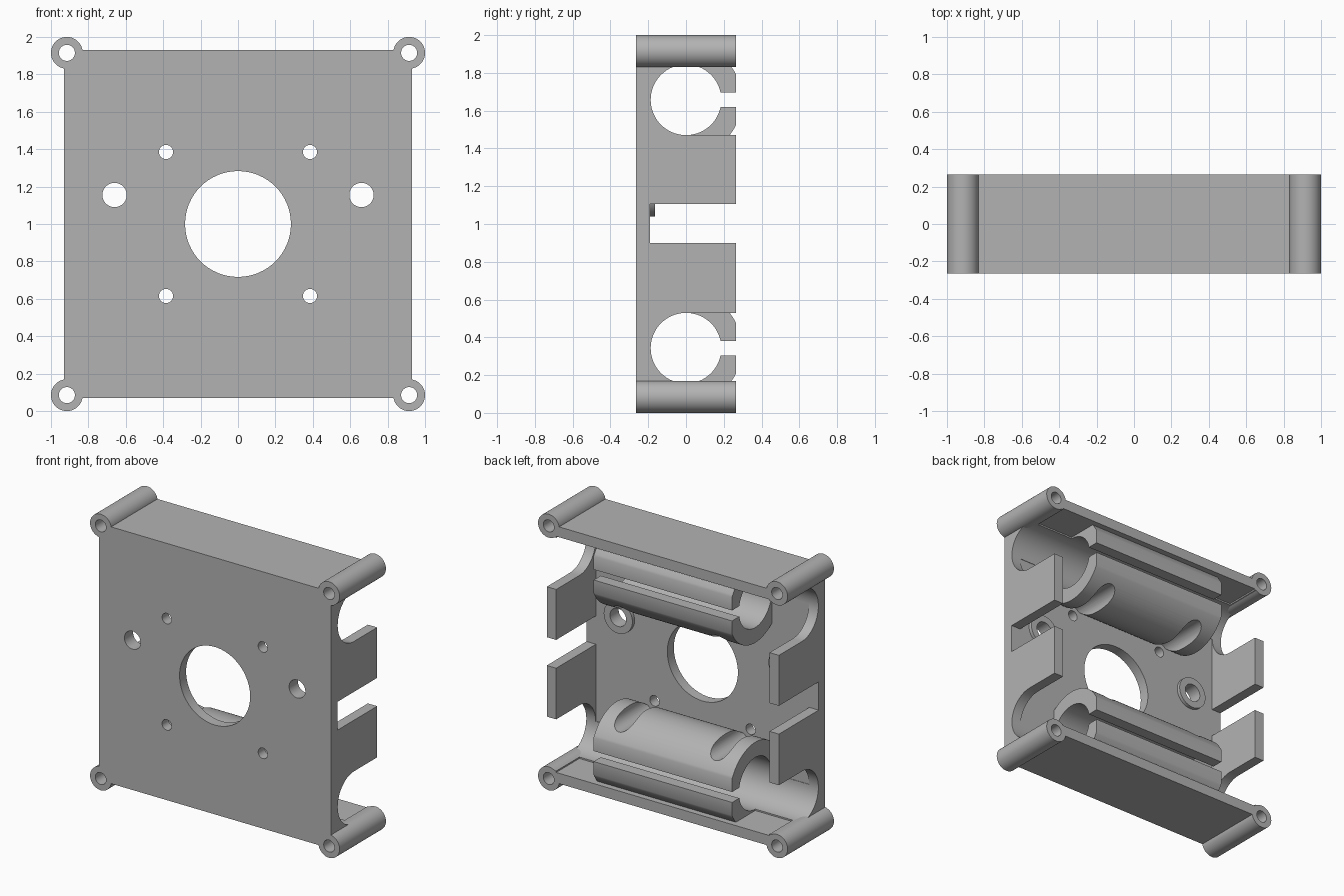
import bpy
import math

if "Cube" in bpy.data.objects:
    bpy.data.objects.remove(bpy.data.objects["Cube"], do_unlink=True)

# Single flat colour
grey = bpy.data.materials.new("plain_grey")
grey.use_nodes = True
colour = (0.45, 0.45, 0.45, 1)
grey.diffuse_color = colour
grey.node_tree.nodes["Principled BSDF"].inputs["Base Color"].default_value = colour

# Main dimensions
HALF, DEPTH, WALL = 0.93, 0.265, 0.075
INNER = HALF - WALL            # inside faces of the walls
BACK_OF_PLATE = -DEPTH + WALL
MID = 1.0                      # height of the centre
ROD, BORE = 0.6575, 0.187      # rod bore offset from the centre, and radius
HOLDER_R, HOLDER_X = 0.297, 0.555
POST, SCREW = 0.915, 0.385
SIGNS = (-1, 1)


def box(name, x, y, z):
    """Box from three (low, high) ranges."""
    lows, highs = zip(*(sorted(r) for r in (x, y, z)))
    bpy.ops.mesh.primitive_cube_add(
        size=1, location=[(a + b) / 2 for a, b in zip(lows, highs)])
    ob = bpy.context.object
    ob.name = name
    ob.scale = [b - a for a, b in zip(lows, highs)]
    bpy.ops.object.transform_apply(location=False, rotation=False, scale=True)
    return ob


def rod(name, axis, radius, span, a, b, sides=64):
    """Cylinder along x (a=y, b=z) or along y (a=x, b=z)."""
    mid = sum(span) / 2
    along_x = axis == "X"
    bpy.ops.mesh.primitive_cylinder_add(
        vertices=sides, radius=radius, depth=abs(span[1] - span[0]),
        location=(mid, a, b) if along_x else (a, mid, b),
        rotation=(0, math.pi / 2, 0) if along_x else (math.pi / 2, 0, 0))
    ob = bpy.context.object
    ob.name = name
    return ob


def carve(ob, cutters, operation="DIFFERENCE"):
    """Apply each cutter to the part, then discard it."""
    for cutter in cutters:
        bpy.context.view_layer.objects.active = ob
        mod = ob.modifiers.new("cut", "BOOLEAN")
        mod.operation, mod.object, mod.solver = operation, cutter, "EXACT"
        bpy.ops.object.modifier_apply(modifier=mod.name)
        bpy.data.objects.remove(cutter, do_unlink=True)


def finish(ob):
    ob.data.materials.clear()
    ob.data.materials.append(grey)
    bpy.ops.object.select_all(action="DESELECT")
    ob.select_set(True)
    bpy.context.view_layer.objects.active = ob
    bpy.ops.object.shade_smooth_by_angle(angle=math.radians(30))


def hole(x, z, radius):
    return rod("cutter", "Y", radius, (-1, 1), x, z)


def post_holes(radius):
    return [hole(sx * POST, MID + sz * POST, radius) for sx in SIGNS for sz in SIGNS]


# Front plate with shaft, screw and side holes
SIDE_HOLE = (0.66, 1.155)
plate = box("front_plate", (-HALF, HALF), (-DEPTH, BACK_OF_PLATE), (MID - HALF, MID + HALF))
carve(plate, [hole(0, MID, 0.283)] + post_holes(0.08))
carve(plate, [hole(sx * SCREW, MID + sz * SCREW, 0.038) for sx in SIGNS for sz in SIGNS])
carve(plate, [hole(sx * SIDE_HOLE[0], SIDE_HOLE[1], 0.065) for sx in SIGNS])
finish(plate)

# Raised rings behind the side holes
for sx, side in zip(SIGNS, ("right", "left")):
    ring = rod("hole_ring_" + side, "Y", 0.115, (BACK_OF_PLATE - 0.01, BACK_OF_PLATE + 0.025),
               sx * SIDE_HOLE[0], SIDE_HOLE[1])
    carve(ring, [hole(sx * SIDE_HOLE[0], SIDE_HOLE[1], 0.065)])
    finish(ring)

# Side walls with rod openings and a central notch
for sx, side in zip(SIGNS, ("right", "left")):
    wall = box("side_wall_" + side, (sx * INNER, sx * HALF), (BACK_OF_PLATE, DEPTH),
               (MID - INNER, MID + INNER))
    carve(wall, [box("cutter", (-2, 2), (BACK_OF_PLATE - 0.02, 1), (0.9, 1.105))])
    for sz in SIGNS:
        c = MID + sz * ROD
        carve(wall, [rod("cutter", "X", BORE, (-2, 2), 0, c),
                     box("cutter", (-2, 2), (0, 1), (c - BORE, c + BORE))])
    finish(wall)

for sz, level in zip(SIGNS, ("lower", "upper")):
    c = MID + sz * ROD

    # Floor and roof
    wall = box(level + "_wall", (-HALF, HALF), (BACK_OF_PLATE, DEPTH),
               (MID + sz * INNER, MID + sz * HALF))
    carve(wall, post_holes(0.08))
    finish(wall)

    # Corner posts
    for sx, side in zip(SIGNS, ("right", "left")):
        post = rod(f"corner_post_{level}_{side}", "Y", 0.085, (-DEPTH, DEPTH),
                   sx * POST, MID + sz * POST)
        carve(post, [hole(sx * POST, MID + sz * POST, 0.043)])
        finish(post)

    # Concave fill between plate and wall, outside the holder
    for sx, side in zip(SIGNS, ("right", "left")):
        fill = box(f"rod_bed_{level}_{side}", (sx * HOLDER_X, sx * INNER),
                   (BACK_OF_PLATE - 0.01, 0), (c, MID + sz * (INNER + 0.01)))
        carve(fill, [rod("cutter", "X", BORE, (-2, 2), 0, c)])
        finish(fill)

    # Split rod holder with screw clearance grooves
    holder = rod("rod_holder_" + level, "X", HOLDER_R, (-HOLDER_X, HOLDER_X), 0, c, 96)
    carve(holder, [box("cutter", (-1, 1), (BACK_OF_PLATE - 0.03, DEPTH),
                       (MID - sz * 0.1, MID + sz * (INNER + 0.03)))], "INTERSECT")
    carve(holder, [rod("cutter", "X", BORE, (-2, 2), 0, c),
                   box("cutter", (-2, 2), (0, 1), (c - 0.038, c + 0.038))])
    carve(holder, [hole(sx * SCREW, MID + sz * SCREW, 0.07) for sx in SIGNS])
    finish(holder)
